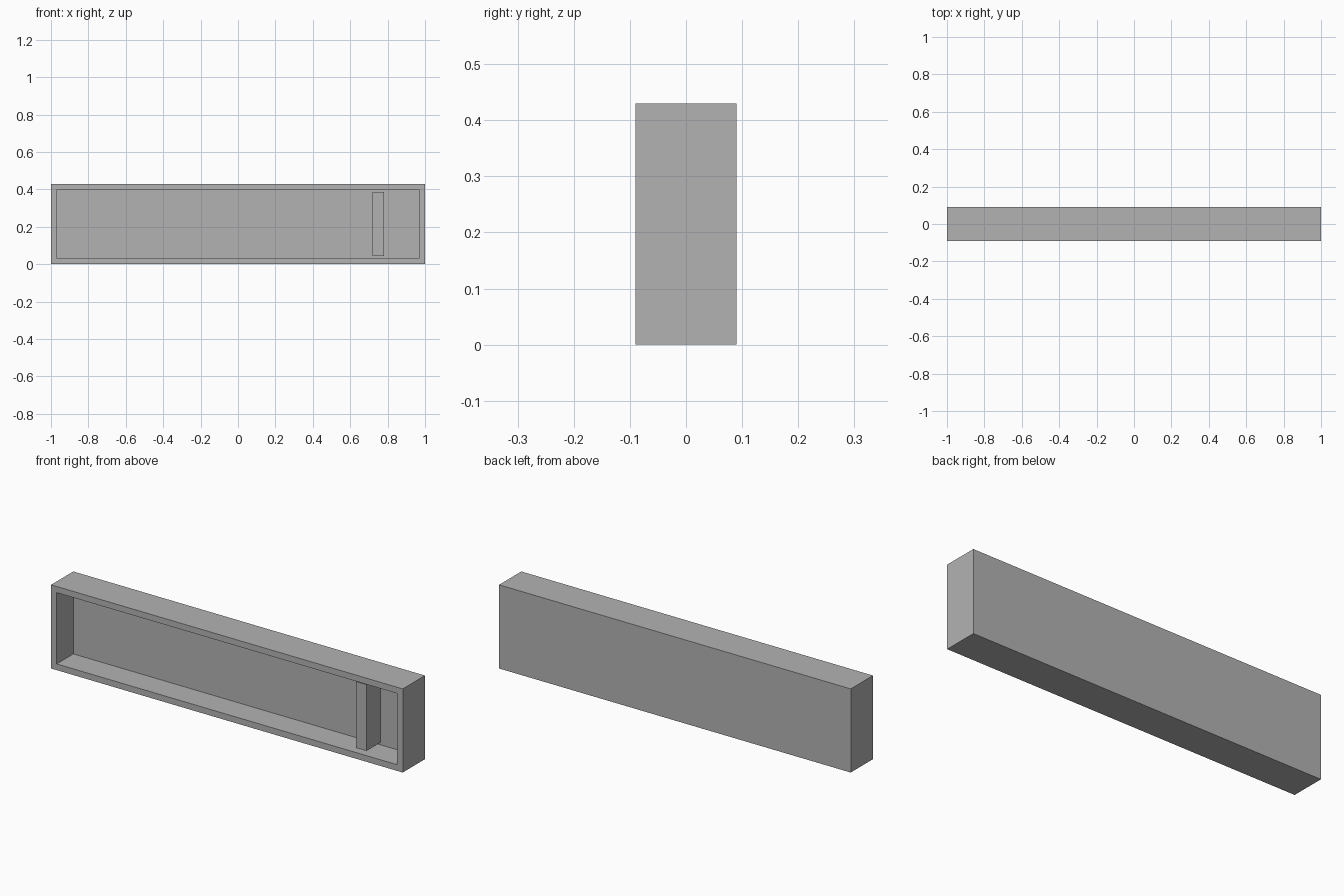
import bpy
import bmesh

cube = bpy.data.objects.get("Cube")
if cube:
    bpy.data.objects.remove(cube, do_unlink=True)

WIDTH, DEPTH, HEIGHT, WALL = 2.0, 0.18, 0.43, 0.045

grey = bpy.data.materials.new("plain grey")
grey.use_nodes = True
colour = (0.45, 0.45, 0.45, 1)
grey.diffuse_color = colour
grey.node_tree.nodes["Principled BSDF"].inputs["Base Color"].default_value = colour


def box(name, low, high):
    """Add a grey box between two opposite corners."""
    bm = bmesh.new()
    bmesh.ops.create_cube(bm, size=1)
    for v in bm.verts:
        v.co = [h if c > 0 else l for c, l, h in zip(v.co, low, high)]
    mesh = bpy.data.meshes.new(name)
    bm.to_mesh(mesh)
    bm.free()
    mesh.materials.append(grey)
    obj = bpy.data.objects.new(name, mesh)
    bpy.context.collection.objects.link(obj)
    return obj


# Tray: a solid box whose front face is inset and pushed back
tray = box("tray", (-WIDTH / 2, -DEPTH / 2, 0), (WIDTH / 2, DEPTH / 2, HEIGHT))
bm = bmesh.new()
bm.from_mesh(tray.data)
bm.normal_update()
front = [f for f in bm.faces if f.normal.y < -0.9]
bmesh.ops.inset_region(bm, faces=front, thickness=WALL)
pocket = bmesh.ops.extrude_face_region(bm, geom=front)["geom"]
bmesh.ops.delete(bm, geom=front, context="FACES")
floor_verts = [g for g in pocket if isinstance(g, bmesh.types.BMVert)]
bmesh.ops.translate(bm, verts=floor_verts, vec=(0, DEPTH - WALL, 0))
bmesh.ops.recalc_face_normals(bm, faces=bm.faces)
bm.to_mesh(tray.data)
bm.free()

# Divider: upright slat set slightly behind the rim
box("divider", (0.72, -DEPTH / 2 + 0.02, WALL),
    (0.78, DEPTH / 2 - WALL, HEIGHT - WALL))
